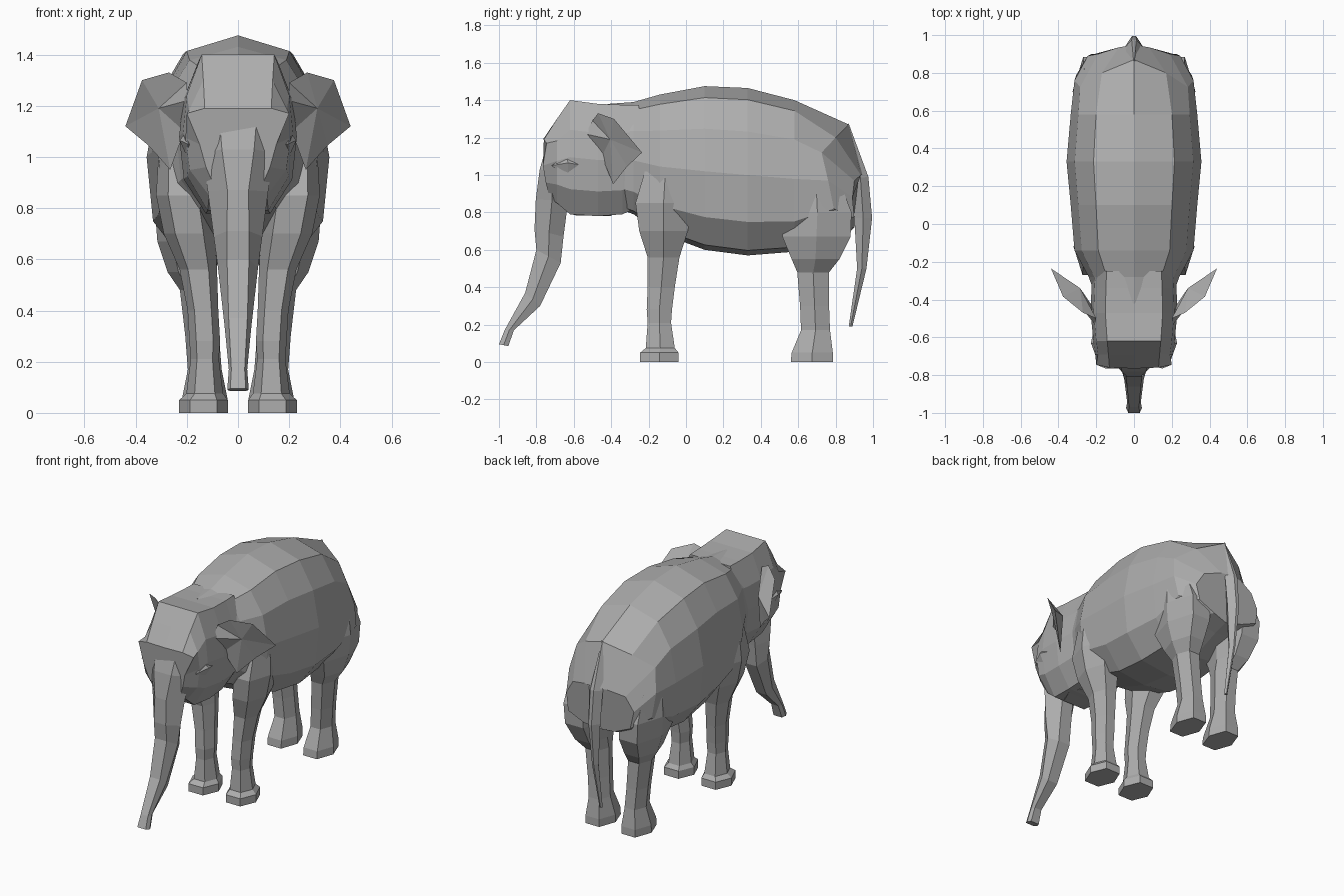
import bpy
import bmesh
from mathutils import Vector

cube = bpy.data.objects.get("Cube")
if cube:
    bpy.data.objects.remove(cube, do_unlink=True)

GREY = (0.42, 0.42, 0.42, 1)
hide = bpy.data.materials.new("grey hide")
hide.use_nodes = True
hide.diffuse_color = GREY
bsdf = next(n for n in hide.node_tree.nodes if n.type == 'BSDF_PRINCIPLED')
bsdf.inputs["Base Color"].default_value = GREY
bsdf.inputs["Roughness"].default_value = 0.8


def finish(name, bm):
    bmesh.ops.recalc_face_normals(bm, faces=bm.faces)
    mesh = bpy.data.meshes.new(name)
    bm.to_mesh(mesh)
    bm.free()
    mesh.materials.append(hide)
    obj = bpy.data.objects.new(name, mesh)
    bpy.context.collection.objects.link(obj)
    return obj


def loft(name, rings):
    """Skin a list of equal-length point rings and cap both ends."""
    bm = bmesh.new()
    rows = [[bm.verts.new(p) for p in ring] for ring in rings]
    n = len(rows[0])
    for a, b in zip(rows, rows[1:]):
        for i in range(n):
            j = (i + 1) % n
            bm.faces.new((a[i], a[j], b[j], b[i]))
    bm.faces.new(rows[0])
    bm.faces.new(rows[-1])
    return finish(name, bm)


def mirrored(half):
    """Full ring from a half ring that starts and ends on the centre line."""
    return half + [(-x, y, z) for x, y, z in half[-2:0:-1]]


def section(profile, y, top, bottom, width):
    """Upright ring from a half profile of (x, z) fractions."""
    return mirrored([(x * width, y, bottom + z * (top - bottom)) for x, z in profile])


def hex_ring(front, back, x, half, flat=0.55):
    """Six-sided limb ring between a front and a back (y, z) point."""
    (fy, fz), (by, bz) = front, back
    my, mz = (fy + by) / 2, (fz + bz) / 2
    return [(x - half * flat, fy, fz), (x + half * flat, fy, fz), (x + half, my, mz),
            (x + half * flat, by, bz), (x - half * flat, by, bz), (x - half, my, mz)]


# Barrel body, from neck to a rump whose upper edge slants forward to the flanks
BODY = [(0, 1), (.6, .93), (.88, .74), (1, .48), (.93, .2), (.6, .03), (0, 0)]
RUMP_EDGE = [(0, .87, 1.27), (.17, .8, 1.2), (.285, .725, 1.12), (.315, .76, .97),
             (.305, .79, .82), (.2, .79, .69), (0, .78, .67)]
RUMP_BACK = [(0, .95, 1.0), (.08, .935, 1.0), (.19, .9, .97), (.245, .89, .88),
             (.225, .9, .77), (.11, .9, .72), (0, .88, .7)]
barrel = [section(BODY, *s) for s in (
    (-.42, 1.38, .84, .19), (-.28, 1.39, .79, .24), (-.14, 1.43, .69, .315),
    (.1, 1.475, .6, .335), (.33, 1.465, .57, .357), (.58, 1.4, .59, .335))]
loft("body", barrel + [mirrored(RUMP_EDGE), mirrored(RUMP_BACK)])

# Head, flat on top with a sloping forehead narrowing towards the trunk
HEAD = [(0, 1), (.66, 1), (.93, .74), (1, .5), (.92, .22), (.55, 0), (0, 0)]
FACE = [(0, -.765, 1.19), (.13, -.76, 1.19), (.2, -.745, 1.17), (.15, -.765, 1.05),
        (.125, -.75, .96), (.09, -.73, .88), (0, -.73, .87)]
skull = [section(HEAD, *s) for s in (
    (-.25, 1.375, .83, .22), (-.34, 1.375, .79, .225), (-.47, 1.38, .78, .23),
    (-.62, 1.4, .79, .215), (-.69, 1.3, .85, .205))]
loft("head", skull + [mirrored(FACE)])

# Trunk: front point, back point, half width, flatness of the front
loft("trunk", [hex_ring(f, b, 0, w, flat) for f, b, w, flat in (
    ((-.75, 1.14), (-.62, 1.12), .12, .6), ((-.782, 1.03), (-.64, 1.0), .14, .45),
    ((-.803, .87), (-.63, .86), .118, .35), ((-.81, .71), (-.655, .67), .095, .45),
    ((-.8, .6), (-.67, .53), .078, .55), ((-.86, .37), (-.78, .3), .052, .7),
    ((-.97, .17), (-.92, .17), .036, .72), ((-1.0, .095), (-.95, .085), .042, .72))])

# Tail
loft("tail", [hex_ring(f, b, 0, w, .25) for f, b, w in (
    ((.84, 1.25), (.87, 1.275), .012), ((.89, .98), (.975, .99), .05),
    ((.9, .77), (.995, .77), .042), ((.915, .5), (.965, .5), .024),
    ((.87, .19), (.89, .19), .012))])

# Leg rings: height, front y, back y, centre x, half width
FRONT_LEG = (
    (0, -.245, -.04, .135, .095), (.05, -.245, -.04, .135, .095),
    (.075, -.215, -.06, .13, .072), (.21, -.205, -.08, .13, .055),
    (.28, -.21, -.075, .13, .06), (.4, -.205, -.06, .137, .06),
    (.56, -.205, -.035, .155, .073), (.7, -.25, .01, .19, .1),
    (.85, -.27, .03, .215, .105), (1.02, -.22, .0, .22, .09))
HIND_LEG = (
    (0, .56, .785, .13, .09), (.05, .565, .785, .13, .09),
    (.17, .615, .77, .13, .066), (.3, .61, .765, .14, .066),
    (.48, .595, .765, .155, .072), (.55, .565, .82, .18, .095),
    (.67, .515, .88, .195, .12), (.8, .52, .885, .2, .125),
    (.97, .57, .82, .2, .115))
for side, label in ((1, "left"), (-1, "right")):
    for kind, rows in (("front", FRONT_LEG), ("hind", HIND_LEG)):
        loft(f"{label}_{kind}_leg", [hex_ring((a, z), (b, z), side * x, w)
                                     for z, a, b, x, w in rows])


def fan(name, rim, hubs, side):
    """Close a rim of points with a triangle fan towards each hub."""
    bm = bmesh.new()
    flip = Vector((side, 1, 1))
    loop = [bm.verts.new(Vector(p) * flip) for p in rim]
    for hub in hubs:
        c = bm.verts.new(Vector(hub) * flip)
        for a, b in zip(loop, loop[1:] + loop[:1]):
            bm.faces.new((a, b, c))
    return finish(name, bm)


# Cupped ears and heavy brows over the eyes
EAR = [(.2, -.5, 1.29), (.27, -.47, 1.33), (.375, -.385, 1.3), (.44, -.235, 1.12),
       (.35, -.315, 1.045), (.265, -.39, .95), (.21, -.45, 1.1), (.2, -.54, 1.22)]
BROW = [(.195, -.72, 1.05), (.2, -.64, 1.1), (.21, -.54, 1.05), (.195, -.63, .99)]
for side, label in ((1, "left"), (-1, "right")):
    fan(f"{label}_ear", EAR, [(.31, -.405, 1.19), (.285, -.34, 1.18)], side)
    fan(f"{label}_brow", BROW, [(.228, -.63, 1.065), (.14, -.63, 1.05)], side)

# Lower lip tucked behind the trunk
loft("lower_lip", [hex_ring(f, b, 0, w) for f, b, w in (
    ((-.66, .9), (-.4, .88), .17), ((-.645, .84), (-.38, .82), .15),
    ((-.6, .785), (-.4, .78), .1))])
